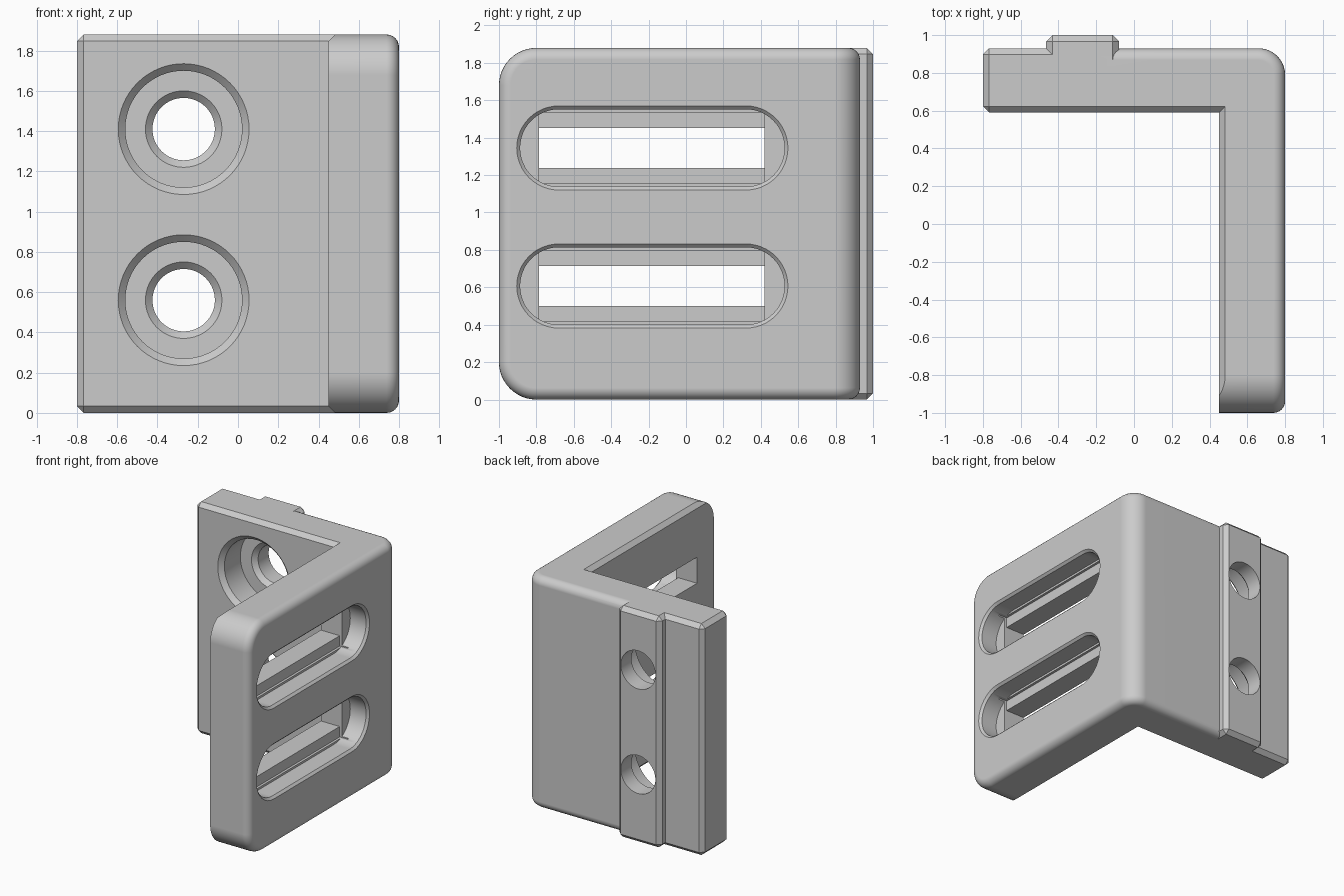
import bpy, bmesh
from math import cos, sin, pi, radians
from mathutils import Vector

cube = bpy.data.objects.get("Cube")
if cube:
    bpy.data.objects.remove(cube, do_unlink=True)

H = 1.88        # bracket height
C = 0.033       # small chamfer
INNER = (0.45, 0.59)  # inside corner of the angle

grey = bpy.data.materials.new("plain_grey")
grey.use_nodes = True
grey.diffuse_color = (0.6, 0.6, 0.6, 1)
grey.node_tree.nodes["Principled BSDF"].inputs["Base Color"].default_value = (0.6, 0.6, 0.6, 1)


def finish(name, bm):
    bmesh.ops.recalc_face_normals(bm, faces=bm.faces[:])
    mesh = bpy.data.meshes.new(name)
    bm.to_mesh(mesh)
    bm.free()
    mesh.materials.append(grey)
    ob = bpy.data.objects.new(name, mesh)
    bpy.context.collection.objects.link(ob)
    return ob


def box_bm(lo, hi):
    bm = bmesh.new()
    bmesh.ops.create_cube(bm, size=1)
    lo, hi = Vector(lo), Vector(hi)
    for v in bm.verts:
        v.co = (lo + hi) / 2 + v.co * (hi - lo)
    return bm


def bevel(bm, edges, offset, segments=1):
    bmesh.ops.bevel(bm, geom=edges, offset=offset, offset_type='OFFSET',
                    segments=segments, profile=0.5, affect='EDGES', clamp_overlap=False)
    bm.normal_update()


def box(name, lo, hi, chamfer=0):
    bm = box_bm(lo, hi)
    if chamfer:
        bevel(bm, bm.edges[:], chamfer)
    return finish(name, bm)


def loft(name, rings):
    bm = bmesh.new()
    loops = [[bm.verts.new(p) for p in ring] for ring in rings]
    n = len(loops[0])
    for a, b in zip(loops, loops[1:]):
        for i in range(n):
            j = (i + 1) % n
            bm.faces.new((a[i], a[j], b[j], b[i]))
    bm.faces.new(loops[0])
    bm.faces.new(loops[-1][::-1])
    return finish(name, bm)


def combine(target, tool, operation):
    mod = target.modifiers.new(operation.lower(), 'BOOLEAN')
    mod.operation, mod.object, mod.solver = operation, tool, 'EXACT'
    bpy.context.view_layer.objects.active = target
    bpy.ops.object.modifier_apply(modifier=mod.name)
    bpy.data.objects.remove(tool, do_unlink=True)


# Filleted outer block
bm = box_bm((-0.27, -1, 0), (0.8, 0.93, H))


def mid(e):
    return (e.verts[0].co + e.verts[1].co) / 2


front = [e for e in bm.edges if mid(e).y < -0.99 and abs(mid(e).x - 0.265) < 0.01]
bevel(bm, front, 0.2, 12)
corner = [e for e in bm.edges if mid(e).x > 0.79 and mid(e).y > 0.92]
bevel(bm, corner, 0.14, 10)
rim = [e for e in bm.edges if e.calc_face_angle(0) > 1 and mid(e).x > -0.26]
bevel(bm, rim, 0.062, 6)
bracket = finish("angle_bracket", bm)

# Inside of the angle, flared at top and bottom to leave chamfered edges
rings = []
for z, d in ((-0.1, C + 0.1), (C, 0), (H - C, 0), (H + 0.1, C + 0.1)):
    x, y = INNER[0] + d, INNER[1] + d
    rings.append([(-2, -2, z), (x, -2, z), (x, y, z), (-2, y, z)])
combine(bracket, loft("inside_cutter", rings), 'DIFFERENCE')

# Mounting plate end and locating rail
combine(bracket, box("plate_end", (-0.8, 0.59, 0), (-0.2, 0.93, H), C), 'UNION')
combine(bracket, box("rail", (-0.465, 0.7, 0), (-0.08, 1, H), C), 'UNION')

# Counterbored screw holes
for zc in (0.56, 1.41):
    rings = [[(-0.27 + r * cos(a * pi / 32), y, zc + r * sin(a * pi / 32)) for a in range(64)]
             for y, r in ((0.57, 0.345), (0.625, 0.29), (0.83, 0.29),
                          (0.83, 0.19), (0.865, 0.155), (1.1, 0.155))]
    combine(bracket, loft("bore_cutter", rings), 'DIFFERENCE')


def stadium(x, r, zc):
    pts = []
    for yc, start in ((0.32, -pi / 2), (-0.68, pi / 2)):
        pts += [(x, yc + r * cos(start + i * pi / 24), zc + r * sin(start + i * pi / 24))
                for i in range(25)]
    return pts


# Adjustment slots: rounded recess with a narrow through slot
for zc in (0.607, 1.345):
    rings = [stadium(x, r, zc) for x, r in ((0.82, 0.245), (0.782, 0.207), (0.64, 0.207))]
    combine(bracket, loft("recess_cutter", rings), 'DIFFERENCE')
    combine(bracket, box("step_cutter", (0.62, -0.785, zc - 0.19), (0.7, 0.42, zc + 0.19)), 'DIFFERENCE')
    combine(bracket, box("slot_cutter", (0.3, -0.785, zc - 0.106), (0.7, 0.42, zc + 0.106)), 'DIFFERENCE')

# Smooth fillets, crisp chamfers
bpy.ops.object.select_all(action='DESELECT')
bracket.select_set(True)
bpy.context.view_layer.objects.active = bracket
bpy.ops.object.shade_smooth_by_angle(angle=radians(30))
weighted = bracket.modifiers.new("weighted_normals", 'WEIGHTED_NORMAL')
weighted.keep_sharp = True
